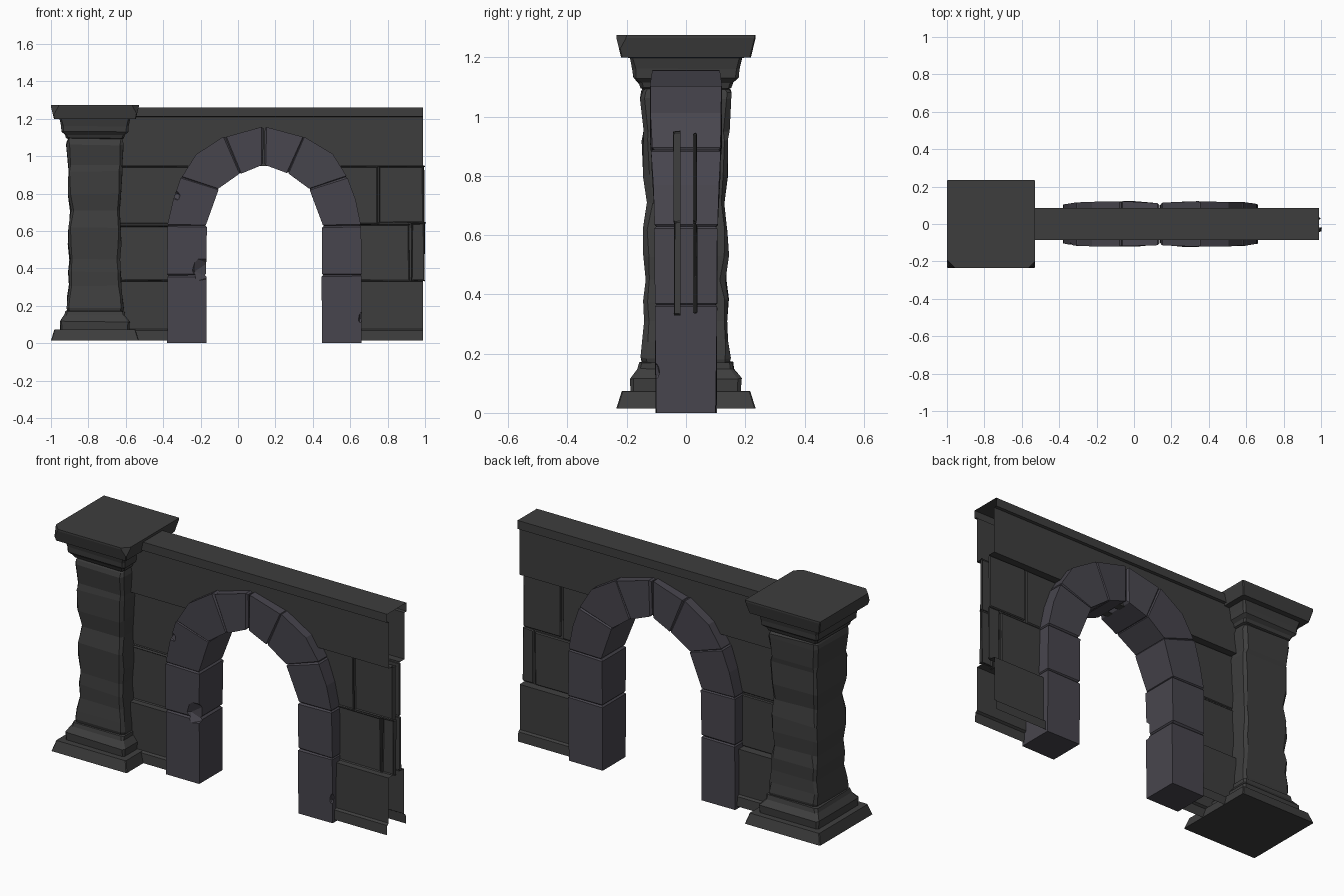
import bpy, bmesh, random

if "Cube" in bpy.data.objects:
    bpy.data.objects.remove(bpy.data.objects["Cube"])

random.seed(7)


def material(name, rgb):
    m = bpy.data.materials.new(name)
    m.diffuse_color = (*rgb, 1)
    m.use_nodes = True
    m.node_tree.nodes["Principled BSDF"].inputs["Base Color"].default_value = m.diffuse_color
    return m


DARK = material("dark_stone", (0.048, 0.048, 0.048))
VIOLET = material("violet_stone", (0.064, 0.060, 0.075))


def finish(name, bm, mat, closed=True):
    if closed:
        bmesh.ops.recalc_face_normals(bm, faces=bm.faces)
    me = bpy.data.meshes.new(name)
    bm.to_mesh(me)
    bm.free()
    ob = bpy.data.objects.new(name, me)
    bpy.context.collection.objects.link(ob)
    if mat:
        me.materials.append(mat)
    return ob


def jit(a):
    return random.uniform(-a, a)


def chip(bm, point, normal):
    """Slice a corner off and close the cut."""
    geom = bm.verts[:] + bm.edges[:] + bm.faces[:]
    cut = bmesh.ops.bisect_plane(bm, geom=geom, plane_co=point, plane_no=normal, clear_outer=True)
    edges = [e for e in cut["geom_cut"] if isinstance(e, bmesh.types.BMEdge)]
    bmesh.ops.holes_fill(bm, edges=edges)


def pillar_part(name, profile, chamfer, wobble=0.0, chips=()):
    """Loft chamfered squares (half width, z) around the pillar axis."""
    bm = bmesh.new()
    rings = []
    for h, z in profile:
        c = h - chamfer
        pts = [(-c, -h), (c, -h), (h, -c), (h, c), (c, h), (-c, h), (-h, c), (-h, -c)]
        rings.append([bm.verts.new((-0.765 + x + jit(wobble), y + jit(wobble), z + jit(wobble)))
                      for x, y in pts])
    for a, b in zip(rings, rings[1:]):
        for i in range(8):
            j = (i + 1) % 8
            bm.faces.new((a[i], a[j], b[j], b[i]))
    bm.faces.new(rings[0][::-1])
    bm.faces.new(rings[-1])
    for p, n in chips:
        chip(bm, p, n)
    return finish(name, bm, DARK)


# Pillar: base, weathered shaft, capital
pillar_part("pillar_plinth", [(0.235, 0.015), (0.217, 0.073), (0.16, 0.075)], 0.004)
pillar_part("pillar_base_moulding", [(0.186, 0.07), (0.188, 0.115), (0.162, 0.15), (0.157, 0.172),
                                     (0.13, 0.175)], 0.010, 0.003)
pillar_part("pillar_shaft",
            [(0.142, 0.15), (0.150, 0.185), (0.147, 0.24), (0.139, 0.31), (0.141, 0.38),
             (0.133, 0.45), (0.141, 0.53), (0.142, 0.62), (0.131, 0.71), (0.142, 0.80),
             (0.145, 0.92), (0.144, 0.95), (0.151, 1.06), (0.149, 1.085), (0.135, 1.11)],
            0.014, 0.005)
pillar_part("pillar_neck_moulding", [(0.135, 1.09), (0.154, 1.097), (0.160, 1.115), (0.177, 1.13),
                                     (0.180, 1.16), (0.190, 1.205)], 0.010, 0.002)
pillar_part("pillar_cap", [(0.17, 1.197), (0.219, 1.20), (0.235, 1.265), (0.235, 1.275)], 0.004,
            chips=[((-0.975, -0.222, 1.26), (-1, -1, 0.35)),
                   ((-0.548, -0.222, 1.26), (1, -1, 0.3))])


def strip(name, profile, x0, x1):
    """Open sheet: a (y, z) profile drawn along x."""
    bm = bmesh.new()
    a = [bm.verts.new((x0, y, z)) for y, z in profile]
    b = [bm.verts.new((x1, y, z)) for y, z in profile]
    for i in range(len(profile) - 1):
        bm.faces.new((a[i], b[i], b[i + 1], a[i + 1]))
    return finish(name, bm, DARK, closed=False)


# Hollow wall: lintel with coping, and the side sheets with skirting and recessed middle
half = [(-0.025, 0.948), (-0.069, 0.948), (-0.069, 1.21), (-0.086, 1.212), (-0.086, 1.26)]
strip("wall_lintel", half + [(-y, z) for y, z in reversed(half)], -0.7, 0.99)
side = [(-0.086, 0.015), (-0.082, 0.068), (-0.069, 0.076), (-0.069, 0.33), (-0.025, 0.332), (-0.025, 0.95)]
for x0, x1, label in ((-0.7, -0.22, "left"), (0.5, 0.988, "right")):
    strip("wall_front_" + label, side, x0, x1)
    strip("wall_back_" + label, [(-y, z) for y, z in reversed(side)], x0, x1)


def stone(name, x0, x1, z0, z1, s):
    """Thin rough-edged facing stone on the front (s=-1) or back (s=1)."""
    bm = bmesh.new()
    bmesh.ops.create_cube(bm, size=1)
    for v in bm.verts:
        outer = v.co.y > 0
        x = x1 if v.co.x > 0 else x0
        z = z1 if v.co.z > 0 else z0
        v.co = (x + jit(0.003), s * ((0.036 + jit(0.003)) if outer else 0.023), z + jit(0.002))
    bmesh.ops.bevel(bm, geom=bm.edges[:], offset=0.005, segments=1, affect='EDGES')
    finish(name, bm, DARK)


# Facing stones in the two middle courses
for s, label in ((-1, "front"), (1, "back")):
    for x0, x1, z0, z1 in ((-0.7, -0.22, 0.637, 0.945), (-0.7, -0.22, 0.335, 0.628),
                           (0.5, 0.745, 0.637, 0.945), (0.757, 0.992, 0.645, 0.945),
                           (0.5, 0.915, 0.335, 0.634), (0.927, 0.997, 0.335, 0.64)):
        stone("wall_stone_" + label, x0, x1, z0, z1, s)


def voussoir(name, outer, inner, d0, d1, side):
    """Arch block between two joints; outer/inner run from lower to upper joint."""
    bm = bmesh.new()
    pts = outer + inner[::-1]
    n = len(outer)
    depth = [d0 + (d1 - d0) * i / (n - 1) for i in range(n)] + [d1, d0]
    offsets = [(jit(0.004), jit(0.003) if z > 0 else 0) for x, z in pts]
    f, b = [[bm.verts.new((0.14 + side * x + o[0], s * (d + jit(0.002)), z + o[1]))
             for (x, z), d, o in zip(pts, depth, offsets)] for s in (-1, 1)]
    bm.faces.new(f)
    bm.faces.new(b[::-1])
    joints = []
    for i in range(len(pts)):
        j = (i + 1) % len(pts)
        face = bm.faces.new((f[i], b[i], b[j], f[j]))
        if i in (n - 1, n + 1) and max(pts[i][1], pts[j][1]) > 0.01:
            joints.append(face)
    bmesh.ops.recalc_face_normals(bm, faces=bm.faces)
    # chamfer only around the joints
    edges = list({e for fc in joints for e in fc.edges})
    bmesh.ops.bevel(bm, geom=edges, offset=0.010, segments=1, affect='EDGES')
    return finish(name, bm, VIOLET)


# Arch: two legs of stacked blocks and curved blocks meeting at the crown
blocks = [
    ([(0.52, 0.0), (0.52, 0.367)], [(0.31, 0.0), (0.31, 0.367)], 0.102, 0.104),
    ([(0.52, 0.36), (0.52, 0.635)], [(0.31, 0.36), (0.31, 0.63)], 0.104, 0.106),
    ([(0.52, 0.625), (0.485, 0.77), (0.44, 0.895)], [(0.315, 0.62), (0.242, 0.83)], 0.105, 0.117),
    ([(0.445, 0.885), (0.365, 1.01), (0.207, 1.107)], [(0.25, 0.82), (0.122, 0.914)], 0.115, 0.122),
    ([(0.215, 1.10), (0.002, 1.157)], [(0.13, 0.905), (0.002, 0.955)], 0.121, 0.112),
]
names = ("foot", "leg", "springer", "haunch", "crown")
made = {}
for side_sign, label in ((-1, "left"), (1, "right")):
    for part, b in zip(names, blocks):
        made[part, label] = voussoir("arch_%s_%s" % (part, label), *b, side_sign)


def notch(targets, loc, size, rot):
    """Broken-off chip cut with a hidden rough block."""
    bm = bmesh.new()
    bmesh.ops.create_icosphere(bm, subdivisions=1, radius=1)
    cutter = finish("chip_cutter", bm, None)
    cutter.location, cutter.scale, cutter.rotation_euler = loc, size, rot
    cutter.hide_render = True
    cutter.display_type = 'WIRE'
    for t in targets:
        m = made[t].modifiers.new("chip", 'BOOLEAN')
        m.operation, m.object, m.solver = 'DIFFERENCE', cutter, 'EXACT'


# Chips in the arch edges
notch([("leg", "left"), ("foot", "left")], (-0.19, -0.115, 0.40), (0.08, 0.04, 0.075), (0.2, 0.4, 0.3))
notch([("foot", "right")], (0.66, -0.11, 0.14), (0.018, 0.025, 0.04), (0, 0.3, 0))
notch([("springer", "left")], (-0.335, -0.12, 0.79), (0.035, 0.022, 0.03), (0, 0.5, 0))
